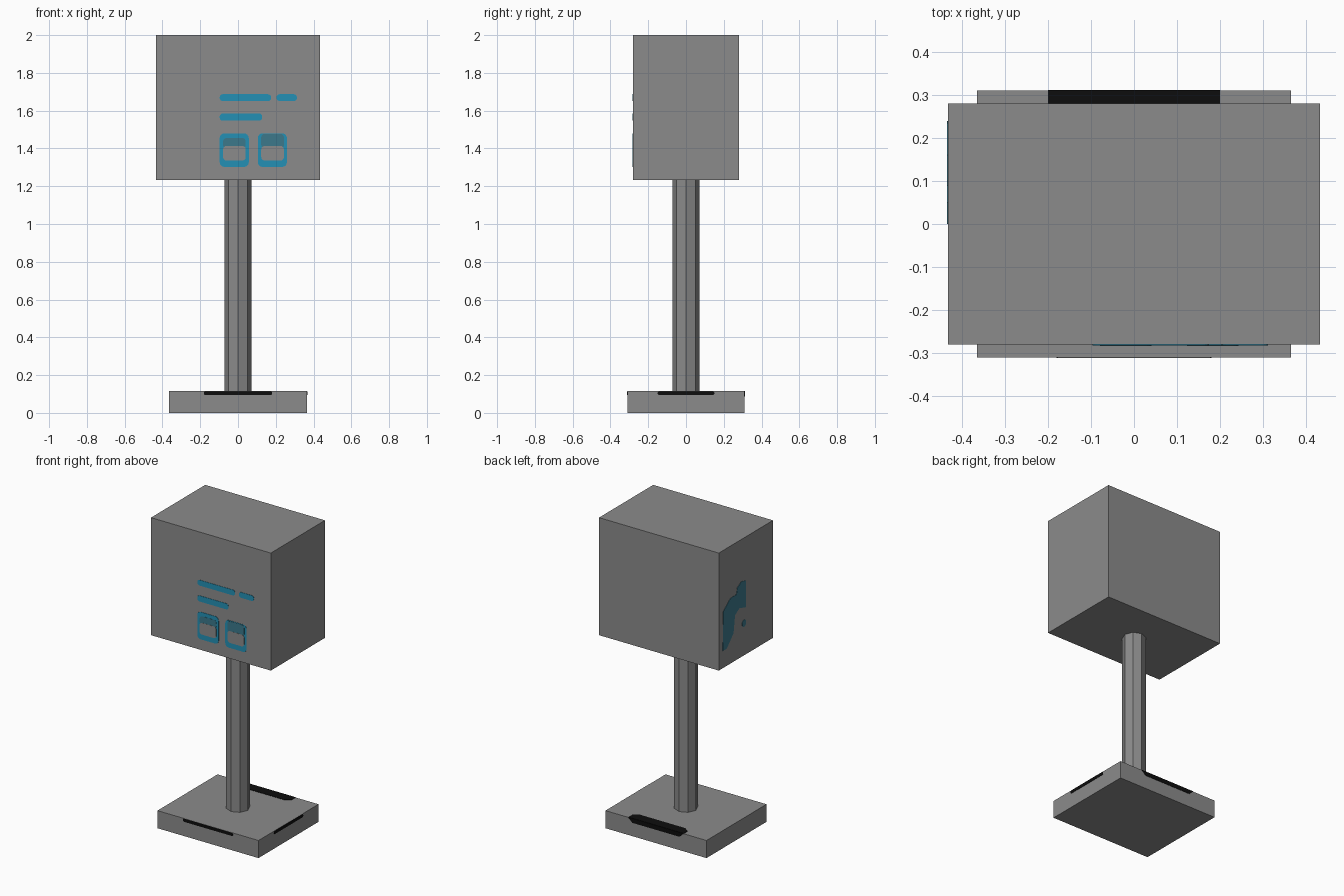
import bpy, bmesh, math

if "Cube" in bpy.data.objects:
    bpy.data.objects.remove(bpy.data.objects["Cube"])


def material(name, col):
    m = bpy.data.materials.new(name)
    m.diffuse_color = (*col, 1)
    m.use_nodes = True
    m.node_tree.nodes["Principled BSDF"].inputs["Base Color"].default_value = m.diffuse_color
    return m


GREY = material("grey", (0.26, 0.26, 0.26))
BLUE = material("blue", (0.017, 0.28, 0.46))
TEAL = material("muted_teal", (0.045, 0.19, 0.26))
BLACK = material("black", (0.004, 0.004, 0.004))


def finish(name, bm, mat):
    bmesh.ops.recalc_face_normals(bm, faces=bm.faces)
    me = bpy.data.meshes.new(name)
    bm.to_mesh(me)
    bm.free()
    me.materials.append(mat)
    ob = bpy.data.objects.new(name, me)
    bpy.context.collection.objects.link(ob)
    return ob


def box(name, sx, sy, z0, z1):
    bm = bmesh.new()
    bmesh.ops.create_cube(bm, size=1)
    for v in bm.verts:
        v.co = (v.co.x * sx, v.co.y * sy, (z0 + z1) / 2 + v.co.z * (z1 - z0))
    return finish(name, bm, GREY)


def rounded(u0, u1, v0, v1, r, n=4):
    """Outline of a rounded rectangle."""
    pts = []
    corners = [(u1 - r, v1 - r), (u0 + r, v1 - r), (u0 + r, v0 + r), (u1 - r, v0 + r)]
    for k, (cu, cv) in enumerate(corners):
        for i in range(n + 1):
            a = math.pi / 2 * (k + i / n)
            pts.append((cu + r * math.cos(a), cv + r * math.sin(a)))
    return pts


def plate(name, pts, place, depth, mat):
    """Thin plate; place maps (u, v, height above surface) to a point."""
    bm = bmesh.new()
    lo = [bm.verts.new(place(u, v, -0.001)) for u, v in pts]
    hi = [bm.verts.new(place(u, v, depth)) for u, v in pts]
    bm.faces.new(lo)
    bm.faces.new(hi)
    for i in range(len(pts)):
        j = (i + 1) % len(pts)
        bm.faces.new((lo[i], lo[j], hi[j], hi[i]))
    bmesh.ops.remove_doubles(bm, verts=bm.verts, dist=1e-5)
    return finish(name, bm, mat)


# Main body
box("head_box", 0.866, 0.56, 1.232, 2.0)
box("base_slab", 0.73, 0.62, 0, 0.115)

# Eight-sided pole
bm = bmesh.new()
bmesh.ops.create_cone(bm, cap_ends=True, segments=8, radius1=0.071, radius2=0.071, depth=1.14)
for v in bm.verts:
    v.co.z += 0.675
finish("pole", bm, GREY)


# Surfaces that carry painted details
def head_front(u, v, d):
    return (u, -0.28 - d, v)


def head_left(u, v, d):
    return (-0.433 - d, u, v)


# Stripes on the front
for i, (a, b, c, d) in enumerate([(-0.097, 0.175, 1.651, 1.687),
                                  (0.204, 0.312, 1.651, 1.687),
                                  (-0.097, 0.128, 1.547, 1.585)]):
    plate(f"front_stripe_{i}", rounded(a, b, c, d, 0.016), head_front, 0.002, BLUE)

# Two square frames with a muted upper band
for i, (x, top) in enumerate([(-0.097, 1.455), (0.105, 1.477)]):
    plate(f"square_frame_{i}", rounded(x, x + 0.154, 1.302, 1.48, 0.025), head_front, 0.002, BLUE)
    plate(f"square_band_{i}", rounded(x + 0.018, x + 0.138, 1.40, top, 0.018), head_front, 0.003, TEAL)
    plate(f"square_window_{i}", rounded(x + 0.018, x + 0.138, 1.336, 1.413, 0.018), head_front, 0.004, GREY)

# Irregular patch and dot on the left side
patch = [(0.0, 1.715), (0.05, 1.725), (0.09, 1.70), (0.10, 1.66), (0.16, 1.66),
         (0.235, 1.60), (0.24, 1.345), (0.20, 1.345), (0.13, 1.42), (0.115, 1.53),
         (0.07, 1.56), (0.0, 1.54)]
plate("side_patch", patch, head_left, 0.002, TEAL)
plate("side_dot", rounded(0.0, 0.04, 1.42, 1.465, 0.019), head_left, 0.002, TEAL)

# Black marks around the base rim
plate("rim_mark_front", rounded(-0.18, 0.18, 0.094, 0.114, 0.009),
      lambda u, v, d: (u, -0.31 - d, v), 0.002, BLACK)
plate("rim_mark_right", rounded(-0.15, 0.15, 0.094, 0.114, 0.009),
      lambda u, v, d: (0.365 + d, u, v), 0.002, BLACK)
plate("rim_mark_back", [(-0.2, 0.115), (0.2, 0.115), (0.17, 0.088), (-0.17, 0.088)],
      lambda u, v, d: (u, 0.31 + d, v), 0.002, BLACK)
plate("rim_mark_top", [(-0.2, 0.31), (0.2, 0.31), (0.2, 0.27), (0.165, 0.243), (-0.165, 0.243), (-0.2, 0.27)],
      lambda u, v, d: (u, v, 0.115 + d), 0.002, BLACK)
